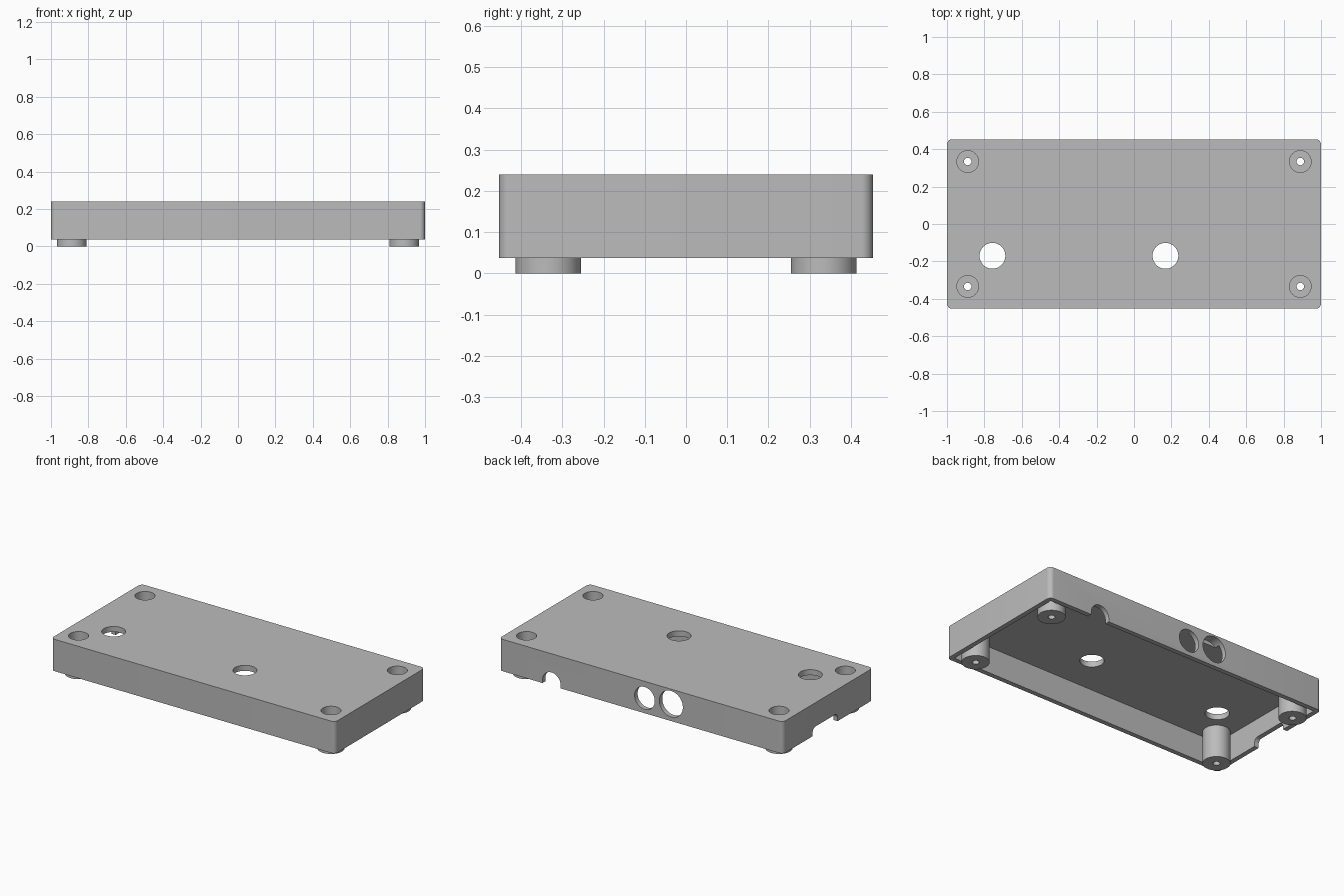
import bpy
from math import pi, radians
from mathutils import Matrix

old = bpy.data.objects.get("Cube")
if old:
    bpy.data.objects.remove(old, do_unlink=True)

grey = bpy.data.materials.new("plain grey")
grey.use_nodes = True
colour = (0.5, 0.5, 0.5, 1)
grey.diffuse_color = colour
grey.node_tree.nodes["Principled BSDF"].inputs["Base Color"].default_value = colour

BOTTOM, TOP = 0.037, 0.24
HALF_X, HALF_Y, WALL, LID = 1.0, 0.453, 0.03, 0.035


def finish(name):
    ob = bpy.context.object
    ob.name = name
    ob.data.materials.clear()
    ob.data.materials.append(grey)
    return ob


def apply(ob, mod):
    bpy.context.view_layer.objects.active = ob
    bpy.ops.object.modifier_apply(modifier=mod.name)


def box(name, x, y, z, radius=0, axis=2):
    """Box from three (low, high) ranges; edges along one axis may be rounded."""
    bpy.ops.mesh.primitive_cube_add(size=1)
    ob = finish(name)
    spans = (x, y, z)
    ob.data.transform(Matrix.Diagonal([b - a for a, b in spans] + [1]))
    ob.data.transform(Matrix.Translation([(a + b) / 2 for a, b in spans]))
    if radius:
        weight = ob.data.attributes.new("bevel_weight_edge", "FLOAT", "EDGE")
        for e in ob.data.edges:
            a, b = (ob.data.vertices[i].co for i in e.vertices)
            weight.data[e.index].value = float(abs((a - b)[axis]) > 0.001)
        mod = ob.modifiers.new("round", "BEVEL")
        mod.limit_method = "WEIGHT"
        mod.width, mod.segments = radius, 8
        apply(ob, mod)
    return ob


def rod(name, radius, depth, centre, rotation=(0, 0, 0)):
    bpy.ops.mesh.primitive_cylinder_add(vertices=64, radius=radius, depth=depth,
                                        location=centre, rotation=rotation)
    return finish(name)


def upright(name, x, y, radius, low, high):
    return rod(name, radius, high - low, (x, y, (low + high) / 2))


def combine(ob, tool, operation="DIFFERENCE"):
    tool.hide_render = True
    mod = ob.modifiers.new("combine", "BOOLEAN")
    mod.operation, mod.solver, mod.object = operation, "EXACT", tool
    apply(ob, mod)
    bpy.data.objects.remove(tool, do_unlink=True)


# Hollow case, open underneath
case = box("enclosure_shell", (-HALF_X, HALF_X), (-HALF_Y, HALF_Y), (BOTTOM, TOP), 0.028)
combine(case, box("cavity", (WALL - HALF_X, HALF_X - WALL),
                  (WALL - HALF_Y, HALF_Y - WALL), (-0.1, TOP - LID)))

# Corner screw posts, counterbored from the top
for sx in (-1, 1):
    for sy in (-1, 1):
        x, y = sx * 0.889, sy * 0.334
        combine(case, upright("post", x, y, 0.079, 0, TOP - 0.01), "UNION")
        combine(case, upright("counterbore", x, y, 0.058, 0.06, 0.4))
        combine(case, upright("screw_hole", x, y, 0.02, -0.1, 0.3))

# Control holes through the lid
for x in (-0.757, 0.168):
    combine(case, upright("control_hole", x, -0.17, 0.069, 0.15, 0.4))

# Round sockets and cable notch in the back wall
for x, z, radius in ((-0.026, 0.133, 0.071), (-0.212, 0.146, 0.083), (0.63, 0.057, 0.064)):
    combine(case, rod("socket_hole", radius, 0.1, (x, HALF_Y - 0.01, z), (pi / 2, 0, 0)))
combine(case, box("cable_notch", (0.566, 0.694), (0.4, 0.5), (0, 0.057)))

# Rounded connector notch in the right end wall
combine(case, box("connector_notch", (-1.1, -0.95), (-0.097, 0.154), (-0.05, 0.088), 0.03, 0))

bpy.ops.object.select_all(action="DESELECT")
case.select_set(True)
bpy.context.view_layer.objects.active = case
bpy.ops.object.shade_smooth_by_angle(angle=radians(30))
